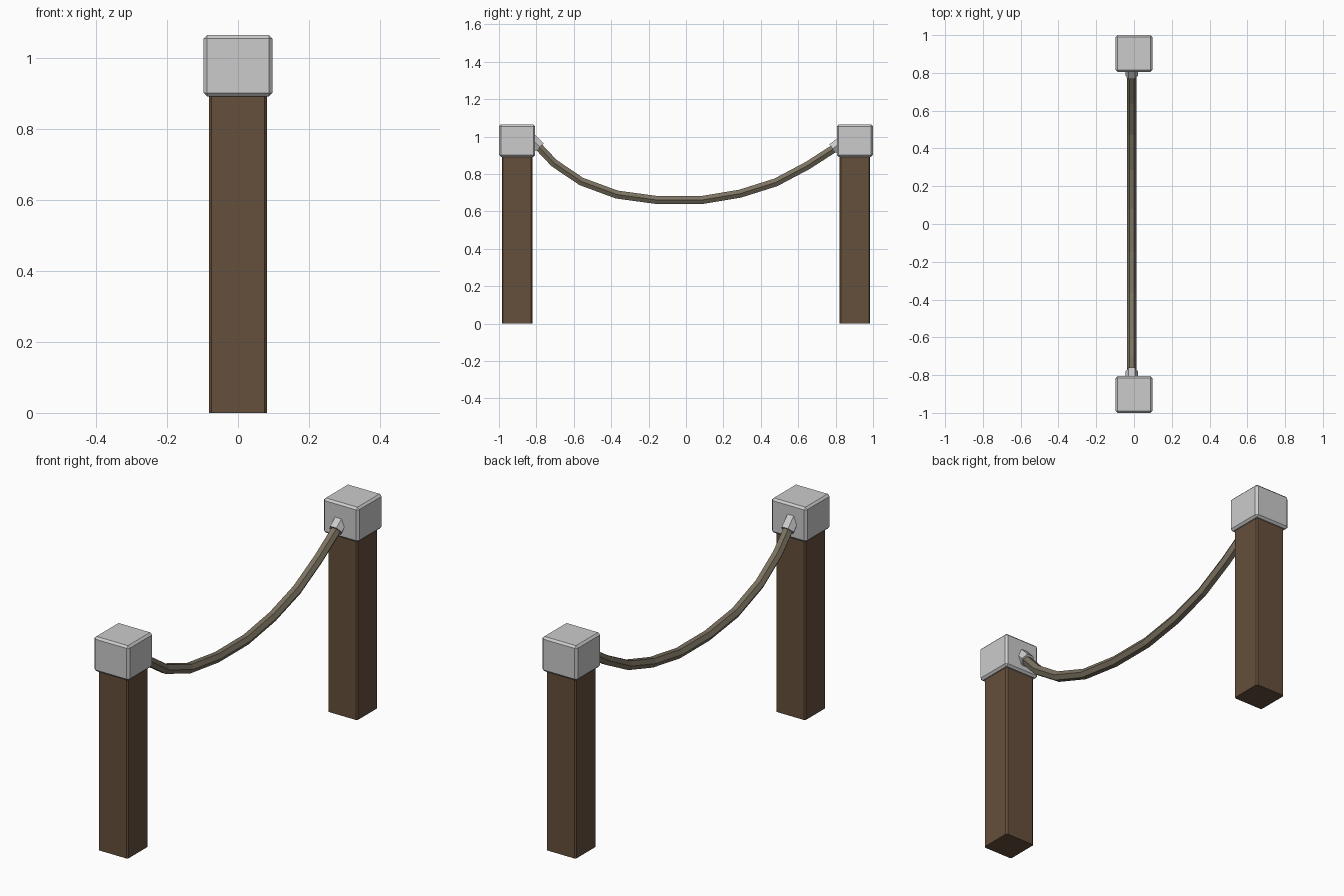
import bpy, bmesh
from math import sin, cos, pi
from mathutils import Vector

if "Cube" in bpy.data.objects:
    bpy.data.objects.remove(bpy.data.objects["Cube"])


def material(name, color):
    m = bpy.data.materials.new(name)
    m.diffuse_color = (*color, 1)
    m.use_nodes = True
    m.node_tree.nodes["Principled BSDF"].inputs["Base Color"].default_value = m.diffuse_color
    return m


def finish(bm, name, mat=None):
    bmesh.ops.recalc_face_normals(bm, faces=bm.faces)
    mesh = bpy.data.meshes.new(name)
    bm.to_mesh(mesh)
    bm.free()
    obj = bpy.data.objects.new(name, mesh)
    bpy.context.collection.objects.link(obj)
    if mat:
        mesh.materials.append(mat)
    return obj


def box(name, y, width, z0, z1, bevel, vertical_only=False, mat=None):
    bm = bmesh.new()
    bmesh.ops.create_cube(bm, size=1)
    for v in bm.verts:
        v.co = (v.co.x * width, v.co.y * width + y, z0 + (v.co.z + 0.5) * (z1 - z0))
    edges = [e for e in bm.edges
             if not vertical_only or abs(e.verts[0].co.z - e.verts[1].co.z) > 0.1]
    bmesh.ops.bevel(bm, geom=edges, offset=bevel, segments=1, affect='EDGES')
    return finish(bm, name, mat)


def tube(name, path, radius, x, mat=None):
    """Hexagonal tube swept along (y, z) points."""
    bm = bmesh.new()
    pts = [Vector((x, y, z)) for y, z in path]
    side = Vector((1, 0, 0))
    rings = []
    for i, p in enumerate(pts):
        t = (pts[min(i + 1, len(pts) - 1)] - pts[max(i - 1, 0)]).normalized()
        up = side.cross(t)
        rings.append([bm.verts.new(p + radius * (cos(k * pi / 3) * side + sin(k * pi / 3) * up))
                      for k in range(6)])
    for a, b in zip(rings, rings[1:]):
        for k in range(6):
            j = (k + 1) % 6
            bm.faces.new((a[k], a[j], b[j], b[k]))
    bm.faces.new(rings[0])
    bm.faces.new(rings[-1])
    return finish(bm, name, mat)


wood = material("wood", (0.13, 0.08, 0.045))
hemp = material("hemp", (0.2, 0.17, 0.12))
ROPE_X = -0.012

# Posts and their caps
for label, s in (("front", -1), ("back", 1)):
    box(label + "_post", s * 0.903, 0.164, 0, 0.9, 0.007, True, wood)
    box(label + "_cap", s * 0.903, 0.194, 0.892, 1.065, 0.01)

# Sagging rope
tube("rope", [(-0.83, 0.99), (-0.705, 0.858), (-0.56, 0.76), (-0.37, 0.69), (-0.15, 0.66),
              (0.08, 0.66), (0.29, 0.695), (0.48, 0.755), (0.65, 0.845), (0.83, 0.961)],
     0.025, ROPE_X, hemp)

# Rope sockets
tube("front_socket", [(-0.83, 0.992), (-0.782, 0.943)], 0.034, ROPE_X)
tube("back_socket", [(0.83, 0.970), (0.785, 0.935)], 0.034, ROPE_X)
